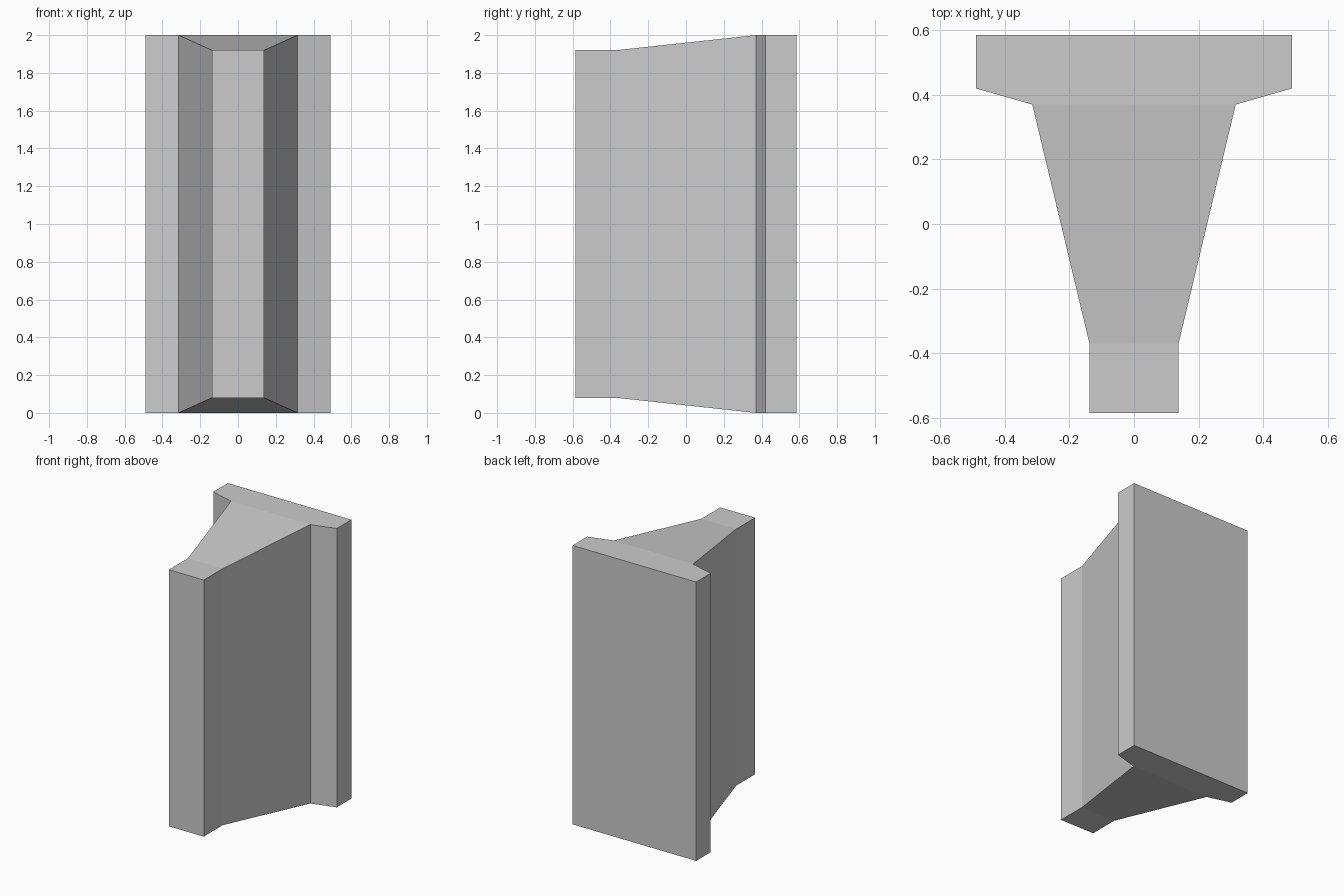
import bpy, bmesh

if "Cube" in bpy.data.objects:
    bpy.data.objects.remove(bpy.data.objects["Cube"])

# Rectangular stations along y: (y, half width, inset at top and bottom)
STATIONS = [
    (-0.585, 0.138, 0.08),  # front of narrow nose
    (-0.37, 0.138, 0.08),   # nose meets tapered body
    (0.37, 0.315, 0.0),     # body meets back plate
    (0.42, 0.49, 0.0),      # slanted shoulder of back plate
    (0.585, 0.49, 0.0),     # back face
]

bm = bmesh.new()
rings = []
for y, w, inset in STATIONS:
    lo, hi = inset, 2.0 - inset
    rings.append([bm.verts.new(p) for p in
                  ((-w, y, lo), (w, y, lo), (w, y, hi), (-w, y, hi))])

# Skin between stations, then end caps
for a, b in zip(rings, rings[1:]):
    for i in range(4):
        j = (i + 1) % 4
        bm.faces.new((a[i], a[j], b[j], b[i]))
bm.faces.new(rings[0])
bm.faces.new(rings[-1][::-1])
bmesh.ops.recalc_face_normals(bm, faces=bm.faces)

mesh = bpy.data.meshes.new("wedge_block")
bm.to_mesh(mesh)
bm.free()
bpy.context.collection.objects.link(bpy.data.objects.new("wedge_block", mesh))
